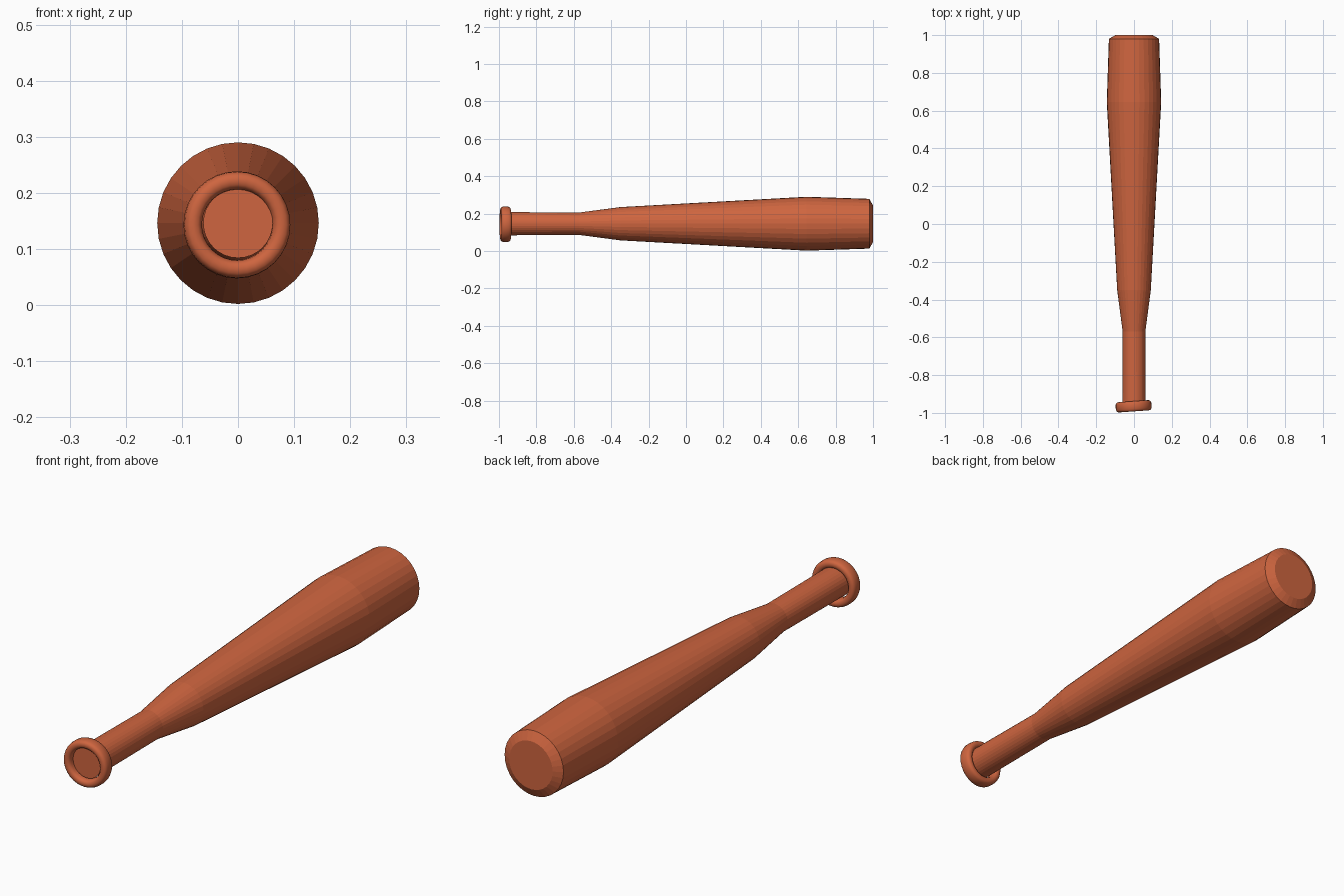
import bpy, bmesh, math
from mathutils import Matrix

if "Cube" in bpy.data.objects:
    bpy.data.objects.remove(bpy.data.objects["Cube"])

mat = bpy.data.materials.new("orange_wood")
mat.diffuse_color = (0.62, 0.13, 0.05, 1)
mat.use_nodes = True
mat.node_tree.nodes["Principled BSDF"].inputs["Base Color"].default_value = mat.diffuse_color


def lathe(name, profile, centre, segments=32, closed=False, tilt=0.0):
    """Revolve (radius, y) points about the y axis."""
    bm = bmesh.new()
    rings = []
    for i in range(segments):
        a = 2 * math.pi * i / segments
        rings.append([bm.verts.new((r * math.cos(a), y, r * math.sin(a))) for r, y in profile])
    n = len(profile)
    for i in range(segments):
        p, q = rings[i], rings[(i + 1) % segments]
        for j in range(n if closed else n - 1):
            k = (j + 1) % n
            bm.faces.new((p[j], p[k], q[k], q[j]))
    if not closed:
        bm.faces.new([r[0] for r in rings])
        bm.faces.new([r[-1] for r in rings])
    bmesh.ops.recalc_face_normals(bm, faces=bm.faces)
    bm.transform(Matrix.Translation(centre) @ Matrix.Rotation(tilt, 4, 'Z'))
    me = bpy.data.meshes.new(name)
    bm.to_mesh(me)
    bm.free()
    me.materials.append(mat)
    ob = bpy.data.objects.new(name, me)
    bpy.context.collection.objects.link(ob)
    return ob


# Handle, tapered barrel and bevelled tip
lathe("bat_body", [(0.062, -0.975), (0.06, -0.57), (0.089, -0.35),
                   (0.144, 0.645), (0.133, 0.98), (0.098, 1.0)], (0, 0, 0.146))

# Slightly tilted knob ring: rounded-rectangle section
section = []
for i in range(16):
    a = 2 * math.pi * i / 16
    c, s = math.cos(a), math.sin(a)
    section.append((0.079 + 0.0165 * math.copysign(abs(c) ** 0.8, c),
                    0.027 * math.copysign(abs(s) ** 0.7, s)))
knob = lathe("knob_ring", section, (-0.002, -0.965, 0.143), closed=True, tilt=math.radians(4))
for o in bpy.context.selected_objects:
    o.select_set(False)
knob.select_set(True)
bpy.context.view_layer.objects.active = knob
bpy.ops.object.shade_smooth_by_angle(angle=math.radians(40))
